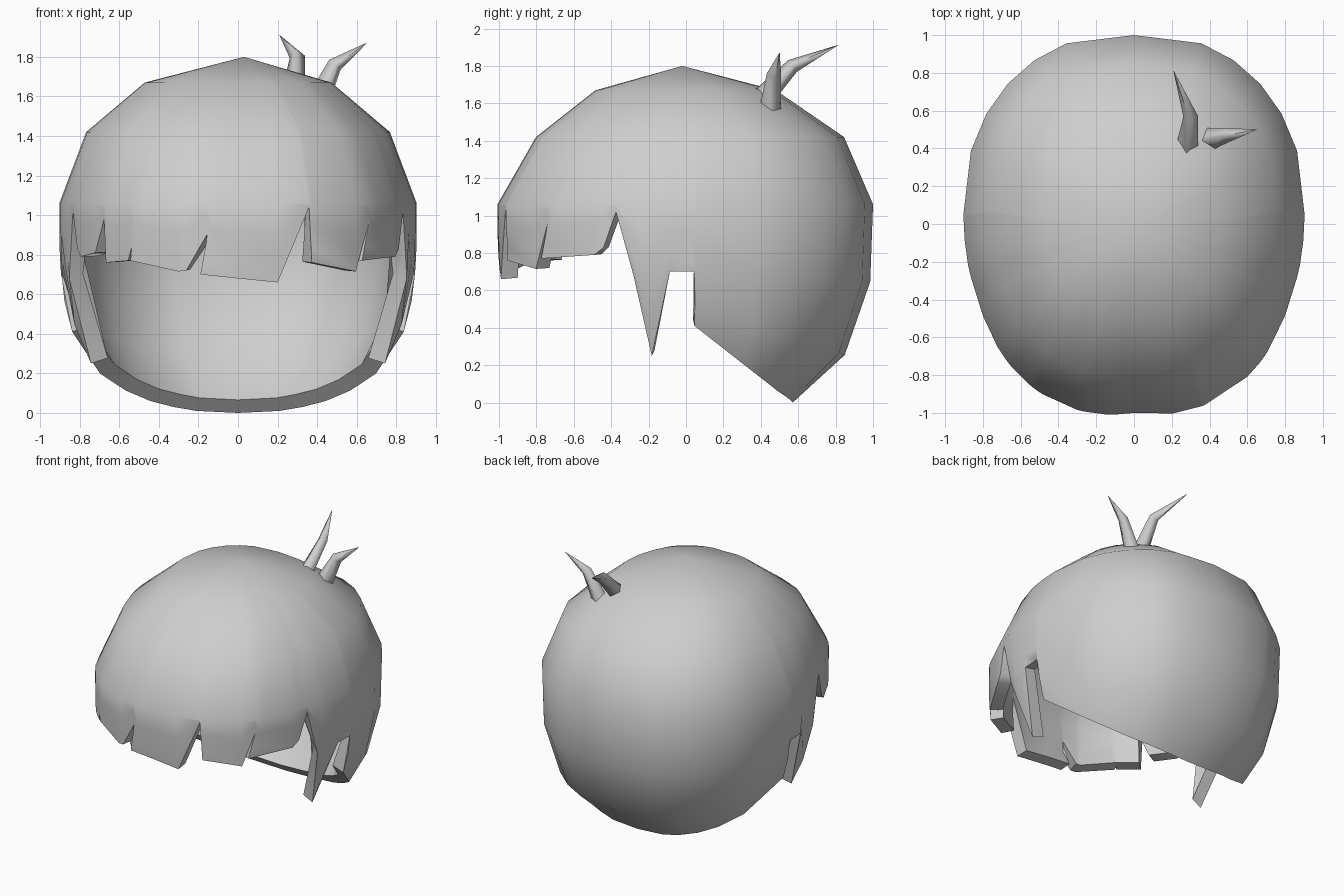
import bpy, bmesh
from math import sin, cos, radians, sqrt

cube = bpy.data.objects.get("Cube")
if cube:
    bpy.data.objects.remove(cube, do_unlink=True)

mat = bpy.data.materials.new("hair_grey")
mat.use_nodes = True
colour = (0.62, 0.62, 0.62, 1)
mat.diffuse_color = colour
mat.node_tree.nodes["Principled BSDF"].inputs["Base Color"].default_value = colour

WIDE, BROW = 0.9, 1.06
# Crown rings: height, half width, half depth, shift to the back
CROWN = [(1.67, .47, .48, 0), (1.42, .765, .82, .025), (BROW, WIDE, 1, 0)]


def outline(angle):
    """Plan of the head, fuller at the corners; degrees from front to +x."""
    turn = abs((angle + 180) % 360 - 180)
    if turn < 90:
        full = max(0, sin(radians(2.7 * turn)))
    else:
        full = sin(radians(2 * (180 - turn)))
    reach = 1 + 0.05 * full
    return reach * sin(radians(angle)), -reach * cos(radians(angle))


def lower_point(angle, z):
    """Point below the brow, where the cap curves in towards the neck."""
    x, y = outline(angle)
    spread = sqrt(1 - (max(0, 1 - z) / 1.14) ** 3)
    return WIDE * x * spread, y * spread, z


def activate(obj):
    bpy.ops.object.select_all(action="DESELECT")
    obj.select_set(True)
    bpy.context.view_layer.objects.active = obj


def finish(obj, angle):
    activate(obj)
    bpy.ops.object.shade_smooth_by_angle(angle=radians(angle))


# Hem of the fringe: angle, height and, where a lock leans, its root angle
fringe = [(-51, .81), (-46.3, .98), (-45.7, .76, -43.5), (-36.2, .77),
          (-34.7, .84), (-35.3, .77, -31), (-19, .715), (-16.4, .72),
          (-9.5, .91), (-12, .7, -6), (0, .68), (12.7, .66), (22.5, 1.04),
          (23.5, .76), (39.5, .715), (45, .97), (42, .77, 49)]
# Hem of one side: last lock, sideburn, ear gap and nape
side = [(61, .79), (64, .83), (68, 1.02), (73.5, .68), (77.5, .25),
        (85, .7), (92.4, .7), (92.8, .41), (112, .2), (124, .113),
        (135, .06), (146, .03), (157.5, .01)]
hem = fringe + side + [(180, 0)] + [(360 - a, z) for a, z in reversed(side)]

# Cap with fringe, sideburns and nape
bm = bmesh.new()
pole = bm.verts.new((0.03, -0.02, 1.8))
columns = []
for angle, low, *root in hem:
    start = root[0] if root else angle
    x, y = outline(start)
    column = [bm.verts.new((w * x, d * y + shift, z))
              for z, w, d, shift in CROWN]
    for t in (0.39, 0.76, 1):
        column.append(bm.verts.new(lower_point(
            start + (angle - start) * t, BROW + (low - BROW) * t)))
    columns.append(column)
for left, right in zip(columns, columns[1:] + columns[:1]):
    bm.faces.new((pole, left[0], right[0]))
    for r in range(len(left) - 1):
        bm.faces.new((left[r], left[r + 1], right[r + 1], right[r]))
mesh = bpy.data.meshes.new("hair_cap")
bm.to_mesh(mesh)
bm.free()
cap = bpy.data.objects.new("hair_cap", mesh)
bpy.context.collection.objects.link(cap)
mesh.materials.append(mat)
activate(cap)
solid = cap.modifiers.new("thickness", "SOLIDIFY")
solid.thickness = 0.09
solid.offset = -1
bpy.ops.object.modifier_apply(modifier=solid.name)
finish(cap, 50)


# Two bent tufts on the crown
def tuft(name, path):
    curve = bpy.data.curves.new(name, "CURVE")
    curve.dimensions = "3D"
    curve.bevel_depth = 0.06
    curve.bevel_resolution = 0
    curve.use_fill_caps = True
    spline = curve.splines.new("POLY")
    spline.points.add(len(path) - 1)
    for point, place, size in zip(spline.points, path, (1, 0.65, 0.02)):
        point.co = (*place, 1)
        point.radius = size
    obj = bpy.data.objects.new(name, curve)
    bpy.context.collection.objects.link(obj)
    curve.materials.append(mat)
    activate(obj)
    bpy.ops.object.convert(target="MESH")
    finish(bpy.context.object, 100)


tuft("back_tuft", [(.28, .4, 1.62), (.3, .57, 1.8), (.21, .81, 1.91)])
tuft("side_tuft", [(.4, .45, 1.57), (.49, .47, 1.76), (.65, .5, 1.87)])
